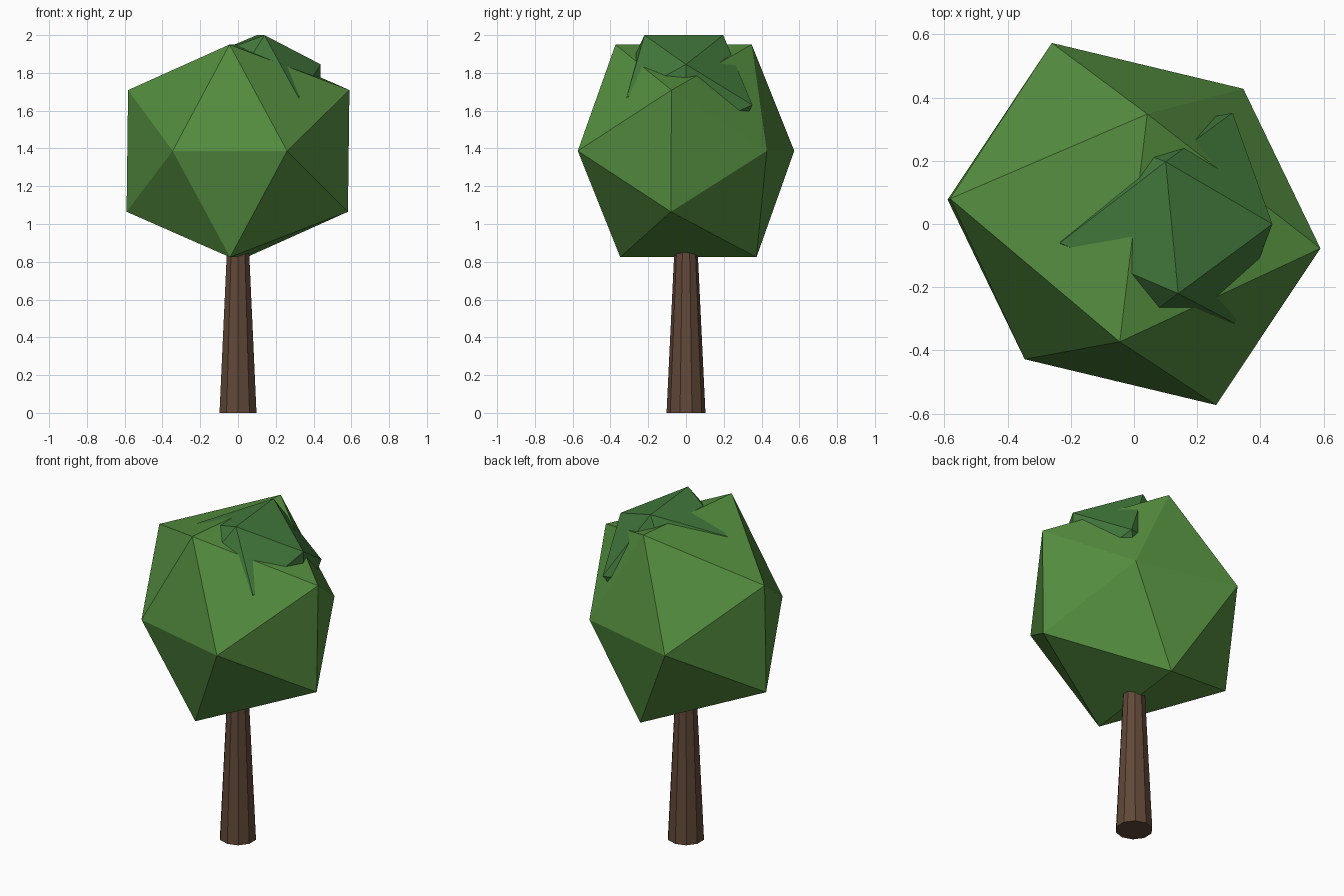
import bpy, bmesh
from mathutils import Vector

if "Cube" in bpy.data.objects:
    bpy.data.objects.remove(bpy.data.objects["Cube"])


def paint(obj, name, rgb):
    mat = bpy.data.materials.new(name)
    mat.diffuse_color = (*rgb, 1)
    mat.use_nodes = True
    mat.node_tree.nodes["Principled BSDF"].inputs["Base Color"].default_value = mat.diffuse_color
    obj.data.materials.append(mat)


def hull(name, points, rgb):
    """Flat-faced leaf clump: twenty-sided hull around twelve corners."""
    bm = bmesh.new()
    for p in points:
        bm.verts.new(p)
    bmesh.ops.convex_hull(bm, input=bm.verts[:])
    bmesh.ops.recalc_face_normals(bm, faces=bm.faces[:])
    mesh = bpy.data.meshes.new(name)
    bm.to_mesh(mesh)
    bm.free()
    obj = bpy.data.objects.new(name, mesh)
    bpy.context.collection.objects.link(obj)
    paint(obj, name + "_green", rgb)
    return obj


# Trunk: tapered ten-sided column, running up into the leaves
bpy.ops.mesh.primitive_cone_add(vertices=10, radius1=0.103, radius2=0.055,
                                depth=1.0, location=(0, 0, 0.5))
trunk = bpy.context.object
trunk.name = "trunk"
bpy.ops.object.shade_smooth_by_angle()
paint(trunk, "bark", (0.12, 0.065, 0.04))

# Main crown: skewed icosahedron, symmetric through its centre
centre = Vector((0, 0, 1.387))
half = [(-0.045, -0.373, 0.563), (0.042, 0.348, 0.563),
        (0.59, -0.077, 0.322), (-0.582, 0.08, 0.322),
        (0.26, -0.573, 0), (0.346, 0.428, 0)]
main = [centre + s * Vector(p) for p in half for s in (1, -1)]
hull("main_crown", main, (0.09, 0.27, 0.05))

# Smaller clump poking out of the top
hull("top_clump", [
    (0.14, -0.22, 2.0), (0.10, 0.197, 2.0),
    (0.438, 0.0, 1.845), (-0.235, -0.06, 1.859),
    (0.32, -0.315, 1.67), (-0.06, -0.37, 1.68),
    (0.312, 0.352, 1.63), (-0.09, 0.27, 1.66),
    (0.43, 0.0, 1.48), (-0.22, -0.03, 1.48),
    (0.11, -0.20, 1.34), (0.13, 0.20, 1.34)], (0.055, 0.19, 0.045))
